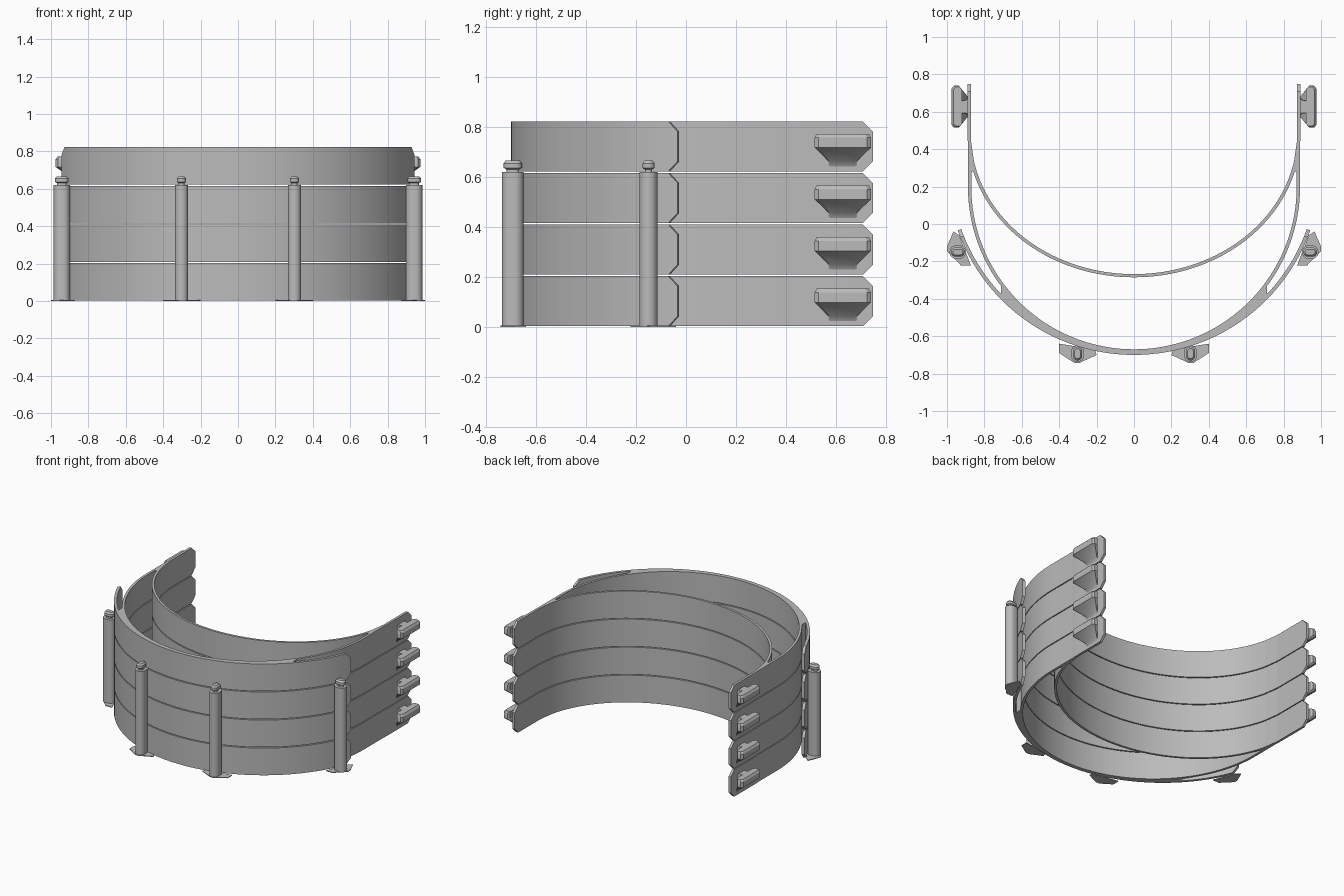
import bpy, bmesh
from math import sin, cos, pi, radians

cube = bpy.data.objects.get("Cube")
if cube:
    bpy.data.objects.remove(cube, do_unlink=True)

grey = bpy.data.materials.new("plain grey")
grey.use_nodes = True
grey.diffuse_color = (0.5, 0.5, 0.5, 1)
grey.node_tree.nodes["Principled BSDF"].inputs["Base Color"].default_value = (0.5, 0.5, 0.5, 1)

HEIGHT, PITCH, BASE, CUT = 0.2, 0.2065, 0.003, 0.04


def finish(name, bm, mirror=False, stack=False):
    """Turn a bmesh into a smooth-shaded object, optionally mirrored and stacked."""
    bmesh.ops.recalc_face_normals(bm, faces=bm.faces)
    mesh = bpy.data.meshes.new(name)
    bm.to_mesh(mesh)
    bm.free()
    mesh.materials.append(grey)
    obj = bpy.data.objects.new(name, mesh)
    bpy.context.collection.objects.link(obj)
    bpy.ops.object.select_all(action='DESELECT')
    obj.select_set(True)
    bpy.context.view_layer.objects.active = obj
    bpy.ops.object.shade_smooth_by_angle(angle=radians(30))
    if mirror:
        obj.modifiers.new("Mirror", 'MIRROR').use_mirror_merge = False
    if stack:
        arr = obj.modifiers.new("Stack", 'ARRAY')
        arr.count = 4
        arr.use_relative_offset = False
        arr.use_constant_offset = True
        arr.constant_offset_displace = (0, 0, PITCH)
    return obj


def loft(bm, rings):
    """Skin closed rings of equal length and cap both ends."""
    rows = [[bm.verts.new(p) for p in ring] for ring in rings]
    n = len(rows[0])
    for low, high in zip(rows, rows[1:]):
        for i in range(n):
            j = (i + 1) % n
            bm.faces.new((low[i], low[j], high[j], high[i]))
    bm.faces.new(rows[0])
    bm.faces.new(rows[-1])


def ribbon(name, outer, inner, cut=0.0, mirror=False):
    """Upright band between two plan curves, with clipped end corners."""
    rings = []
    for i, ((ax, ay), (bx, by)) in enumerate(zip(outer, inner)):
        inset = cut if i in (0, len(outer) - 1) else 0
        lo, hi = BASE + inset, BASE + HEIGHT - inset
        rings.append([(ax, ay, lo), (bx, by, lo), (bx, by, hi), (ax, ay, hi)])
    bm = bmesh.new()
    loft(bm, rings)
    return finish(name, bm, mirror, True)


def arc(rx, ry, cy, angles):
    return [(rx * sin(a), cy - ry * cos(a)) for a in angles]


def spread(limit, count=72):
    return [limit * (2 * i / count - 1) for i in range(count + 1)]


# Front band, with an extra station near each tip for the clipped corners
tip = radians(70.5)
angles = [-tip] + spread(tip - CUT) + [tip]
ribbon("front_band", arc(1, 1, 0.3, angles), arc(0.98, 0.98, 0.3, angles), CUT)

# Support band running from the side arms to the front
angles = spread(pi / 2)
top = [(0.888, 0.42)]


def with_arms(points, x, ys):
    return [(-x, y) for y in ys] + points + [(x, y) for y in reversed(ys)]


ribbon("support_band", with_arms(arc(0.888, 0.888, 0.2, angles), 0.888, [0.42]),
       with_arms(arc(0.87, 0.87, 0.2, angles), 0.87, [0.42]))

# Headband with straight side arms
arms = [0.748, 0.748 - CUT]
ribbon("headband", with_arms(arc(0.89, 0.765, 0.48, angles), 0.89, arms),
       with_arms(arc(0.872, 0.748, 0.48, angles), 0.872, arms), CUT)

# Solid webs where the bands merge
xs = [0.3 + 0.41 * i / 16 for i in range(17)]
ribbon("front_web", [(x, 0.3 - (0.985 ** 2 - x * x) ** 0.5) for x in xs],
       [(x, 0.2 - (0.88 ** 2 - x * x) ** 0.5) for x in xs], mirror=True)
ribbon("arm_web", [(0.88, 0.45), (0.88, 0.28)], [(0.872, 0.45), (0.848, 0.28)], mirror=True)

# Strap hooks: T-shaped plan, tapering down into the arm
hook = [(0.875, 0.57), (0.90, 0.59), (0.925, 0.59), (0.925, 0.53), (0.937, 0.515),
        (0.963, 0.515), (0.975, 0.53), (0.975, 0.725), (0.963, 0.74), (0.937, 0.74),
        (0.925, 0.725), (0.925, 0.66), (0.90, 0.665), (0.875, 0.69)]


def hook_ring(z, sx, sy):
    return [(0.875 + (x - 0.875) * sx, 0.627 + (y - 0.627) * sy, BASE + z) for x, y in hook]


bm = bmesh.new()
loft(bm, [hook_ring(0.02, 0.15, 0.5), hook_ring(0.04, 0.25, 0.5), hook_ring(0.095, 1, 1),
          hook_ring(0.135, 1, 1), hook_ring(0.15, 0.9, 0.93)])
finish("strap_hooks", bm, True, True)


def capsule(cx, cy, length, width, z, along_x):
    """Rounded-end plan outline at height z."""
    points = []
    for i in range(24):
        a = 2 * pi * (i + 0.5) / 24
        u = cos(a) * width / 2 + (1 if cos(a) > 0 else -1) * (length - width) / 2
        v = sin(a) * width / 2
        points.append((cx + u, cy + v, z) if along_x else (cx - v, cy + u, z))
    return points


# Upright posts, each with a mushroom peg
def post(name, cx, cy, along_x):
    bm = bmesh.new()
    loft(bm, [capsule(cx, cy, 0.088, 0.072, z, along_x) for z in (0, 0.62)])
    levels = [(0.05, 0.03, 0.615), (0.05, 0.03, 0.63), (0.074, 0.05, 0.637),
              (0.074, 0.05, 0.655), (0.054, 0.03, 0.667)]
    loft(bm, [capsule(cx, cy, l, w, z, along_x) for l, w, z in levels])
    finish(name, bm, mirror=True)


post("front_posts", 0.302, -0.693, False)
post("side_posts", 0.942, -0.15, True)


# Thin feet under the posts
def foot(name, plan):
    bm = bmesh.new()
    loft(bm, [[(x, y, z) for x, y in plan] for z in (0, 0.005)])
    finish(name, bm, mirror=True)


foot("front_feet", [(0.21, -0.67), (0.2, -0.70), (0.29, -0.742), (0.32, -0.742),
                    (0.4, -0.69), (0.4, -0.64)])
foot("side_feet", [(0.965, -0.04), (1, -0.12), (1, -0.145), (0.925, -0.222),
                   (0.872, -0.222), (0.935, -0.06)])
